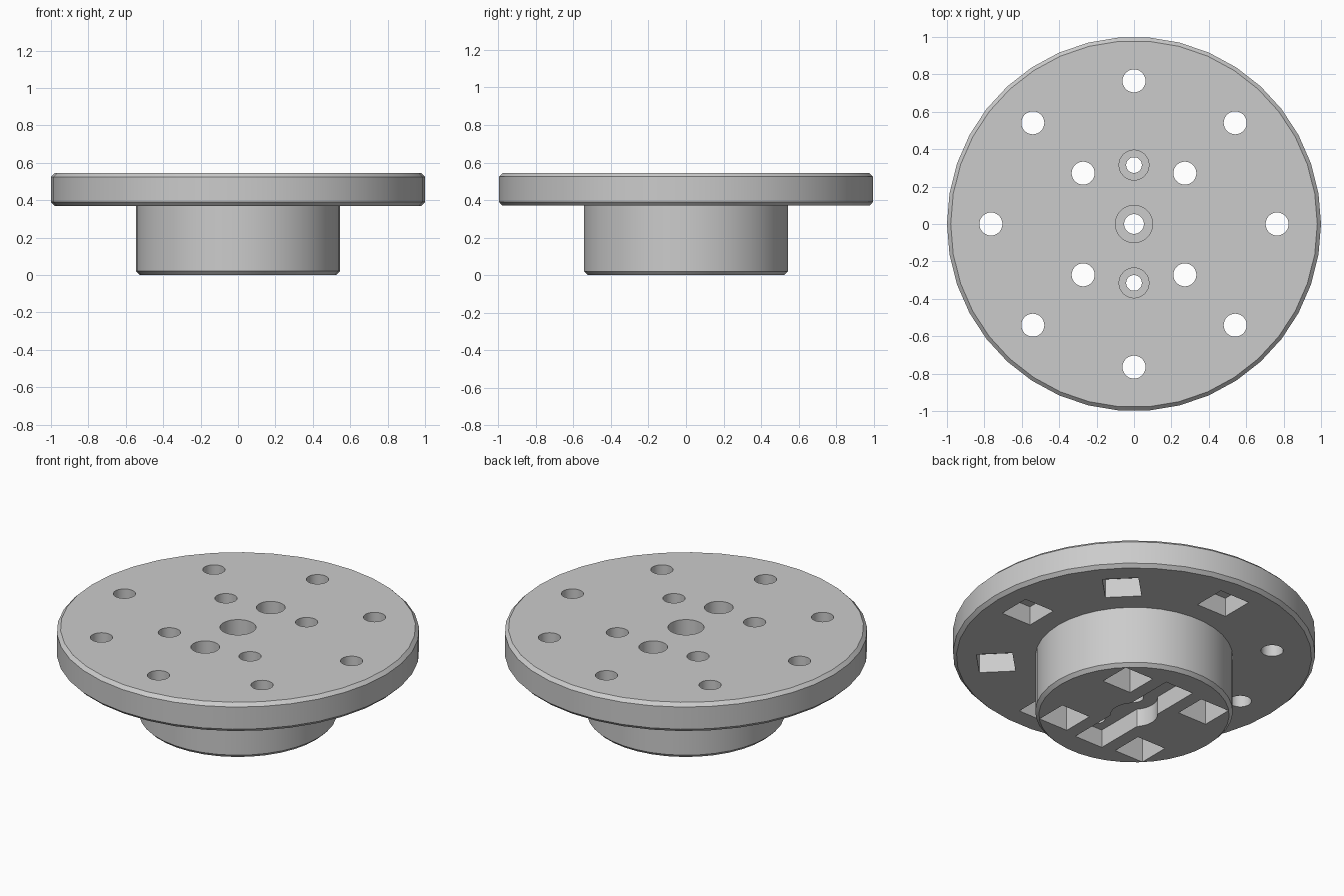
import bpy, bmesh, math
from mathutils import Matrix, Vector

if "Cube" in bpy.data.objects:
    bpy.data.objects.remove(bpy.data.objects["Cube"], do_unlink=True)

FLANGE_LOW, TOP = 0.37, 0.545
NUT_SEAT = 0.485      # ceiling of the square nut pockets
SLOT_DEPTH = 0.11
HEAD_SEAT = 0.2       # floor of the screw head recesses

grey = bpy.data.materials.new("light grey plastic")
grey.use_nodes = True
COLOUR = (0.6, 0.6, 0.6, 1)
grey.diffuse_color = COLOUR
grey.node_tree.nodes["Principled BSDF"].inputs["Base Color"].default_value = COLOUR


def make_object(name, bm):
    bmesh.ops.recalc_face_normals(bm, faces=bm.faces)
    mesh = bpy.data.meshes.new(name)
    bm.to_mesh(mesh)
    bm.free()
    mesh.materials.append(grey)
    obj = bpy.data.objects.new(name, mesh)
    bpy.context.collection.objects.link(obj)
    return obj


def turned(name, profile, sides):
    """Solid of revolution from (radius, height) pairs, capped at both ends."""
    bm = bmesh.new()
    rings = []
    for r, z in profile:
        angles = [2 * math.pi * i / sides for i in range(sides)]
        rings.append([bm.verts.new((r * math.cos(a), r * math.sin(a), z)) for a in angles])
    for low, high in zip(rings, rings[1:]):
        for i in range(sides):
            j = (i + 1) % sides
            bm.faces.new((low[i], low[j], high[j], high[i]))
    bm.faces.new(rings[0])
    bm.faces.new(rings[-1])
    return make_object(name, bm)


def cylinder(name, x, y, radius, z0, z1):
    obj = turned(name, [(radius, z0), (radius, z1)], 32)
    obj.data.transform(Matrix.Translation((x, y, 0)))
    return obj


def box(name, x, y, width, length, z0, z1, turn=0):
    bm = bmesh.new()
    bmesh.ops.create_cube(bm, size=1)
    place = Matrix.Translation((x, y, (z0 + z1) / 2)) @ Matrix.Rotation(turn, 4, "Z")
    bm.transform(place @ Matrix.Diagonal((width, length, z1 - z0, 1)))
    return make_object(name, bm)


# Flange and hub turned as one chamfered body
body = turned("flanged_hub", [
    (0.525, 0), (0.545, 0.02), (0.545, FLANGE_LOW), (0.98, FLANGE_LOW),
    (1, FLANGE_LOW + 0.02), (1, TOP - 0.02), (0.98, TOP)], 38)

cutters = []

# Outer bolt circle: eight holes with radially turned nut pockets
for i in range(8):
    a = i * math.pi / 4
    x, y = 0.765 * math.cos(a), 0.765 * math.sin(a)
    cutters.append(cylinder("outer_bolt_cutter", x, y, 0.0615, 0.3, 0.7))
    cutters.append(box("outer_nut_cutter", x, y, 0.2, 0.2, 0.3, NUT_SEAT, a))

# Inner bolt holes with deep square nut pockets
for x in (-0.272, 0.272):
    for y in (-0.272, 0.272):
        cutters.append(cylinder("inner_bolt_cutter", x, y, 0.0615, -0.1, 0.7))
        cutters.append(box("inner_nut_cutter", x, y, 0.195, 0.195, -0.1, NUT_SEAT))

# Screw holes along the middle, recessed from the top
for y, bore, head in ((0, 0.053, 0.1), (0.315, 0.042, 0.08), (-0.315, 0.042, 0.08)):
    cutters.append(cylinder("screw_cutter", 0, y, bore, -0.1, 0.7))
    cutters.append(cylinder("screw_head_cutter", 0, y, head, HEAD_SEAT, 0.7))

# Two-armed slot with a round centre in the underside
cutters.append(box("slot_cutter", 0, 0, 0.19, 0.78, -0.1, SLOT_DEPTH))
cutters.append(cylinder("slot_centre_cutter", 0, 0, 0.13, -0.1, SLOT_DEPTH))

for cutter in cutters:
    cutter.hide_render = True
    mod = body.modifiers.new(cutter.name, "BOOLEAN")
    mod.operation = "DIFFERENCE"
    mod.solver = "EXACT"
    mod.object = cutter

# Bake the cuts, then discard the cutters
bpy.context.view_layer.update()
evaluated = body.evaluated_get(bpy.context.evaluated_depsgraph_get())
body.data = bpy.data.meshes.new_from_object(evaluated)
body.modifiers.clear()
for cutter in cutters:
    bpy.data.objects.remove(cutter, do_unlink=True)

# Smooth the round walls, keep edges sharp
bpy.ops.object.select_all(action="DESELECT")
body.select_set(True)
bpy.context.view_layer.objects.active = body
bpy.ops.object.shade_smooth_by_angle(angle=math.radians(30))
